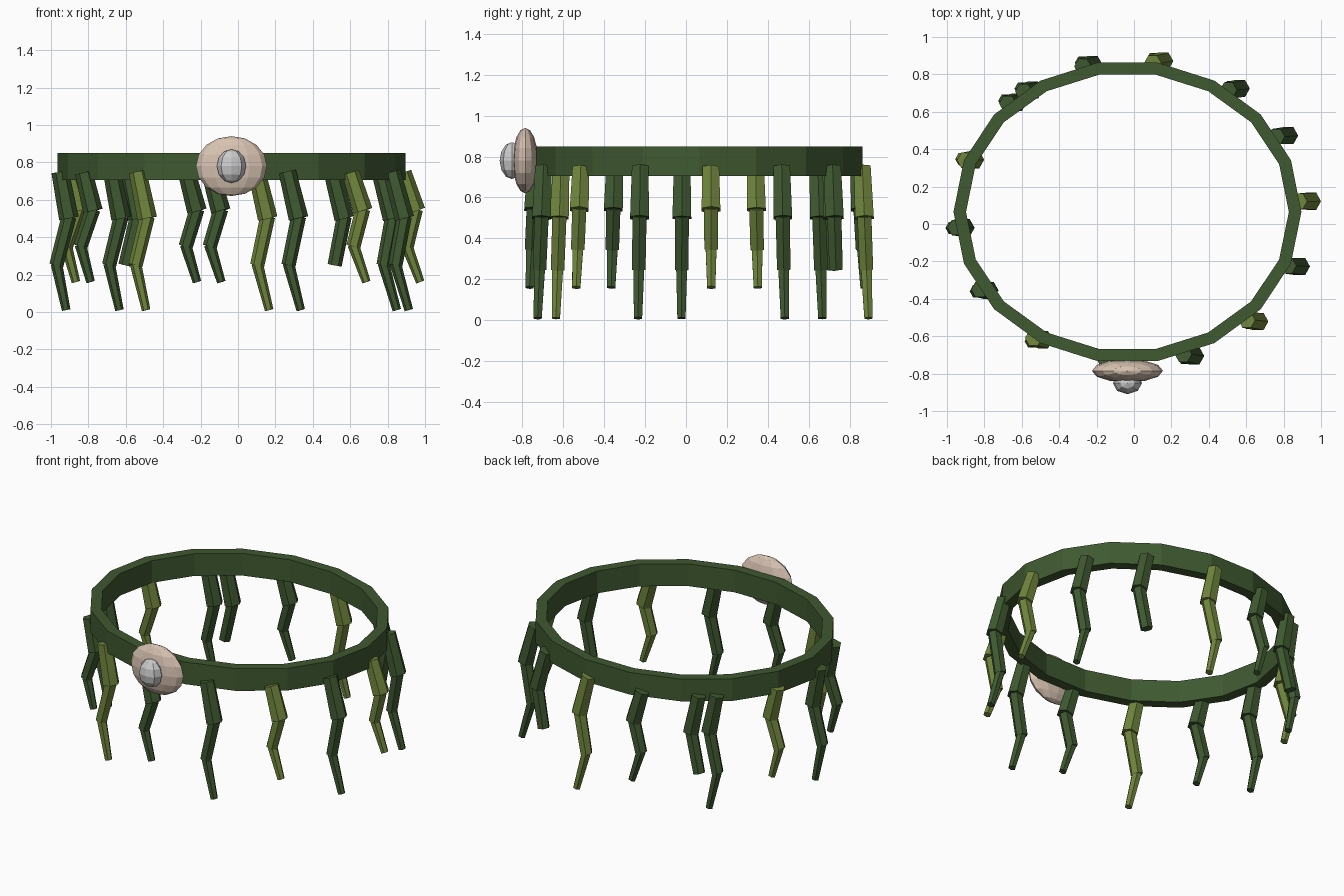
import bpy, bmesh
from math import cos, sin, radians, pi
from mathutils import Vector, Matrix

if "Cube" in bpy.data.objects:
    bpy.data.objects.remove(bpy.data.objects["Cube"])

CX, CY = -0.035, 0.065


def material(name, rgb):
    m = bpy.data.materials.new(name)
    m.diffuse_color = (*rgb, 1)
    m.use_nodes = True
    m.node_tree.nodes["Principled BSDF"].inputs["Base Color"].default_value = m.diffuse_color
    return m


DARK = material("dark_green", (0.05, 0.10, 0.03))
LIGHT = material("light_green", (0.16, 0.23, 0.045))
CREAM = material("cream", (0.68, 0.54, 0.44))
PALE = material("pale_grey", (0.60, 0.61, 0.60))


def finish(name, bm, mat):
    bmesh.ops.recalc_face_normals(bm, faces=bm.faces[:])
    me = bpy.data.meshes.new(name)
    bm.to_mesh(me)
    bm.free()
    me.materials.append(mat)
    ob = bpy.data.objects.new(name, me)
    bpy.context.collection.objects.link(ob)
    return ob


# Oval band: rectangular section swept round 18 sides
def band():
    bm = bmesh.new()
    section = [(0.93, 0.81, 0.705), (0.93, 0.81, 0.85),
               (0.863, 0.745, 0.85), (0.863, 0.745, 0.705)]
    n = 18
    loops = [[bm.verts.new((CX + rx * cos(2 * pi * i / n), CY + ry * sin(2 * pi * i / n), z))
              for rx, ry, z in section] for i in range(n)]
    for i in range(n):
        a, b = loops[i], loops[(i + 1) % n]
        for j in range(4):
            k = (j + 1) % 4
            bm.faces.new((a[j], b[j], b[k], a[k]))
    finish("band", bm, DARK)


# Hanging strand: tapered hexagonal pieces in a zigzag along x
def strand(name, angle, heights, mat):
    a = radians(angle)
    base = Vector((CX + 0.92 * cos(a), CY + 0.805 * sin(a), 0))
    out = Vector((cos(a), sin(a), 0))
    zig = (0, 0.055, 0.0, 0.06)
    radii = ((0.047, 0.053), (0.040, 0.038), (0.031, 0.023))
    pts = [base + out * (0.01 * i) + Vector((zig[i], 0, z)) for i, z in enumerate(heights)]
    bm = bmesh.new()
    for p, q, (r1, r2) in zip(pts, pts[1:], radii):
        d = p - q
        rot = Vector((0, 0, 1)).rotation_difference(d).to_matrix().to_4x4()
        m = Matrix.Translation((p + q) / 2) @ rot @ Matrix.Rotation(pi / 2, 4, 'Z')
        bmesh.ops.create_cone(bm, cap_ends=True, segments=6, radius1=r2, radius2=r1,
                              depth=d.length + 0.01, matrix=m)
    finish(name, bm, mat)


# Flattened low-poly ball for the front ornament
def ball(name, loc, size, segs, rings, mat):
    bm = bmesh.new()
    m = Matrix.Translation(loc) @ Matrix.Diagonal((*size, 1))
    bmesh.ops.create_uvsphere(bm, u_segments=segs, v_segments=rings, radius=1, matrix=m)
    finish(name, bm, mat)


band()

LONG = (0.745, 0.505, 0.255, 0.015)
SHORT = (0.74, 0.545, 0.355, 0.165)
STUB = LONG[:3]
strands = [
    (4, SHORT, LIGHT), (30, LONG, DARK), (54, STUB, DARK), (81.5, LONG, LIGHT),
    (105, SHORT, DARK), (127, STUB, DARK), (134, LONG, DARK), (160, SHORT, LIGHT),
    (186, LONG, DARK), (211, SHORT, DARK), (237, LONG, LIGHT), (263, SHORT, DARK),
    (289, LONG, DARK), (314, SHORT, LIGHT), (339, LONG, DARK)]
for i, (angle, heights, mat) in enumerate(strands):
    strand(f"hanging_strand_{i + 1}", angle, heights, mat)

ball("ornament_disc", (CX, -0.785, 0.78), (0.19, 0.062, 0.16), 12, 8, CREAM)
ball("ornament_bead", (CX, -0.85, 0.78), (0.078, 0.06, 0.09), 8, 6, PALE)
